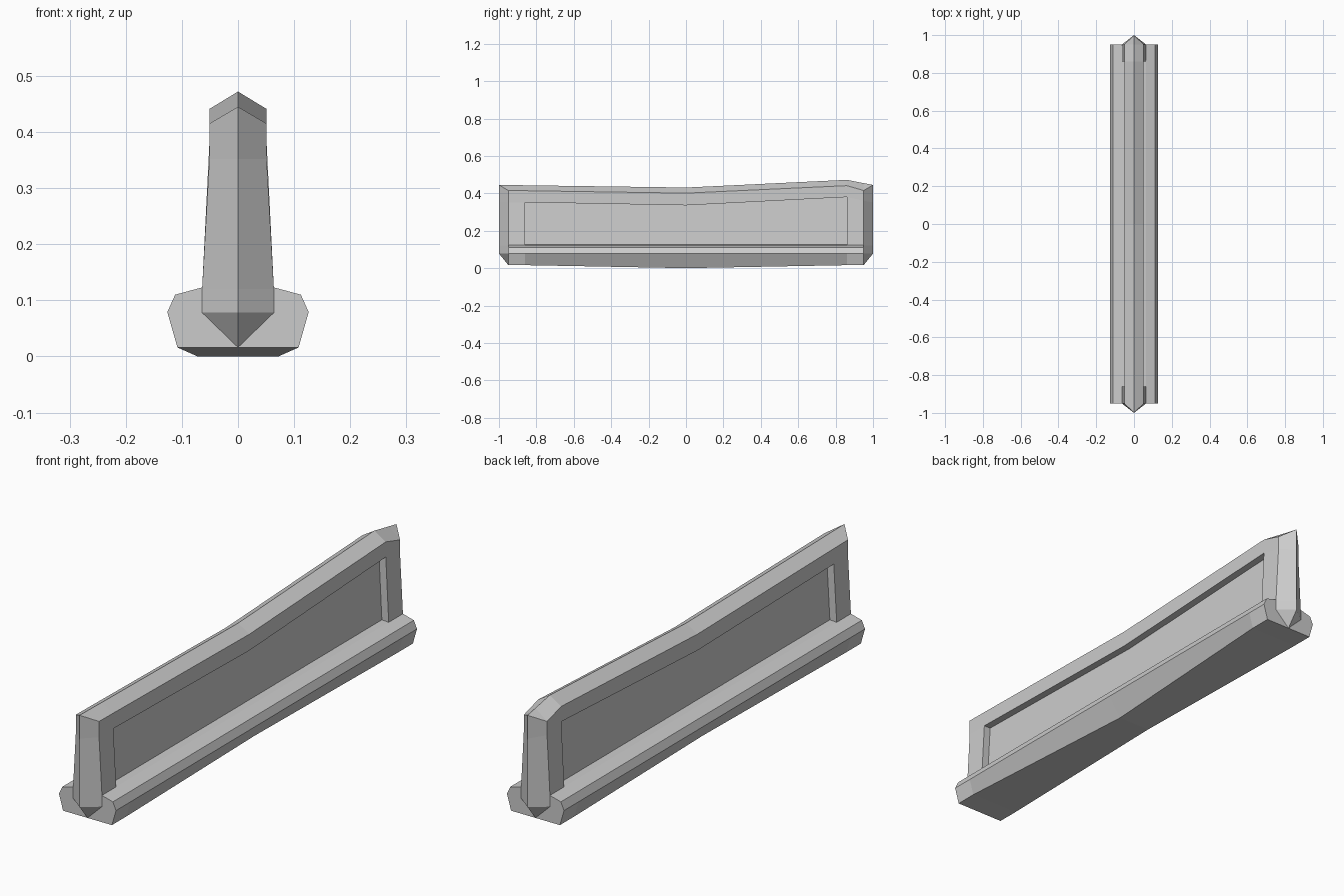
import bpy, bmesh

if "Cube" in bpy.data.objects:
    bpy.data.objects.remove(bpy.data.objects["Cube"])


def make_object(name, bm):
    bmesh.ops.remove_doubles(bm, verts=bm.verts, dist=1e-5)
    bmesh.ops.recalc_face_normals(bm, faces=bm.faces)
    mesh = bpy.data.meshes.new(name)
    bm.to_mesh(mesh)
    bm.free()
    obj = bpy.data.objects.new(name, mesh)
    bpy.context.collection.objects.link(obj)
    return obj


def loft(sections):
    """Join mirrored half profiles [(x, z), ...], each at its own y."""
    bm = bmesh.new()
    rings = []
    for y, half in sections:
        # profiles start and end near the centre line; the mirror closes them
        outline = half + [(-x, z) for x, z in reversed(half)]
        rings.append([bm.verts.new((x, y, z)) for x, z in outline])
    count = len(rings[0])
    for a, b in zip(rings, rings[1:]):
        for i in range(count):
            j = (i + 1) % count
            bm.faces.new((a[i], a[j], b[j], b[i]))
    bm.faces.new(rings[0])
    bm.faces.new(rings[-1])
    bmesh.ops.remove_doubles(bm, verts=bm.verts, dist=1e-5)
    bmesh.ops.dissolve_degenerate(bm, edges=bm.edges, dist=1e-5)
    bmesh.ops.recalc_face_normals(bm, faces=bm.faces)
    return bm


# Plinth: faceted footing whose underside dips to the ground mid-length
def plinth_section(y, foot_x, foot_z):
    return y, [(foot_x, foot_z), (0.126, 0.079), (0.112, 0.11), (0.064, 0.123), (0.02, 0.126)]


make_object("plinth", loft([
    plinth_section(-0.95, 0.108, 0.016),
    plinth_section(-0.86, 0.108, 0.016),
    plinth_section(0, 0.072, 0.0),
    plinth_section(0.86, 0.108, 0.016),
    plinth_section(0.95, 0.108, 0.016)]))


# Wall: tapered slab with ridged coping and pointed ends
def wall_section(y, keel, panel_top, shoulder, ridge):
    return y, [(0, keel), (0.064, 0.078), (0.064, 0.12), (0.051, panel_top),
               (0.051, shoulder), (0, ridge)]


def wall_tip(y):
    return y, [(0, 0.078), (0, 0.078), (0, 0.12), (0, 0.352), (0, 0.445), (0, 0.445)]


wall = loft([
    wall_tip(-1),
    wall_section(-0.95, 0.016, 0.352, 0.415, 0.4445),
    wall_section(-0.86, 0.03, 0.352, 0.414, 0.443),
    wall_section(0, 0.03, 0.336, 0.401, 0.431),
    wall_section(0.86, 0.03, 0.38, 0.441, 0.472),
    wall_section(0.95, 0.016, 0.36, 0.415, 0.4545),
    wall_tip(1)])

# Sunken panels on both long sides
for side in (-1, 1):
    panel = []
    for f in wall.faces:
        c = f.calc_center_median()
        if c.x * side > 0.05 and abs(c.y) < 0.6 and 0.15 < c.z < 0.33:
            panel.append(f)
    result = bmesh.ops.extrude_face_region(wall, geom=panel)["geom"]
    moved = [g for g in result if isinstance(g, bmesh.types.BMVert)]
    bmesh.ops.translate(wall, verts=moved, vec=(-0.03 * side, 0, 0))
    old = [f for f in panel if f.is_valid]
    if old:
        bmesh.ops.delete(wall, geom=old, context='FACES')
make_object("wall", wall)
